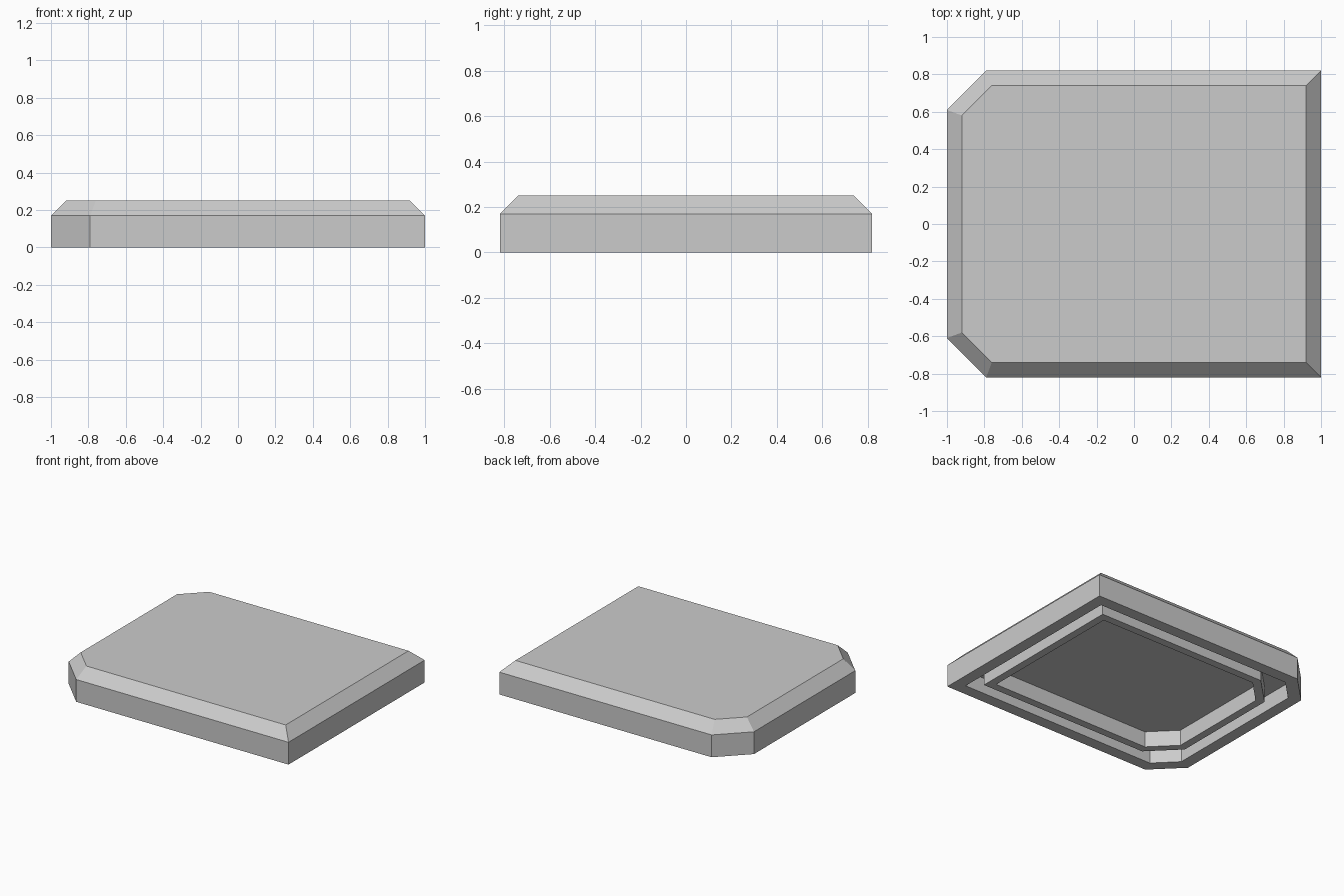
import bpy
import bmesh

if "Cube" in bpy.data.objects:
    bpy.data.objects.remove(bpy.data.objects["Cube"], do_unlink=True)

HALF_X, HALF_Y = 1.0, 0.82
HEIGHT, SHOULDER, CEILING = 0.25, 0.17, 0.12

# Flat grey material
grey = bpy.data.materials.new("plain_grey")
grey.use_nodes = True
colour = (0.6, 0.6, 0.6, 1.0)
grey.diffuse_color = colour
grey.node_tree.nodes["Principled BSDF"].inputs["Base Color"].default_value = colour


def outline(bm, inset, cut, z):
    """Rectangle with its two -x corners cut off, as a ring of vertices."""
    x, y = HALF_X - inset, HALF_Y - inset
    points = [(x, -y), (x, y), (cut - x, y), (-x, y - cut), (-x, cut - y), (cut - x, -y)]
    return [bm.verts.new((px, py, z)) for px, py in points]


# Section from the top face, down the outside and through the hollow underside:
# (inset, corner cut, height)
section = [
    (0.08, 0.16, HEIGHT),      # bevelled top
    (0.0, 0.21, SHOULDER),     # side wall
    (0.0, 0.21, 0.0),
    (0.09, 0.155, 0.0),        # outer rim
    (0.09, 0.155, CEILING),    # groove
    (0.18, 0.21, CEILING),
    (0.18, 0.21, 0.0),         # inner ring
    (0.24, 0.175, 0.0),
    (0.24, 0.175, CEILING),    # central recess
]

bm = bmesh.new()
rings = [outline(bm, *step) for step in section]
for upper, lower in zip(rings, rings[1:]):
    for i in range(len(upper)):
        j = (i + 1) % len(upper)
        bm.faces.new((upper[i], upper[j], lower[j], lower[i]))
bm.faces.new(rings[0])
bm.faces.new(rings[-1])
bmesh.ops.recalc_face_normals(bm, faces=bm.faces)

mesh = bpy.data.meshes.new("bevelled_plate")
bm.to_mesh(mesh)
bm.free()
mesh.materials.append(grey)
plate = bpy.data.objects.new("bevelled_plate", mesh)
bpy.context.collection.objects.link(plate)
